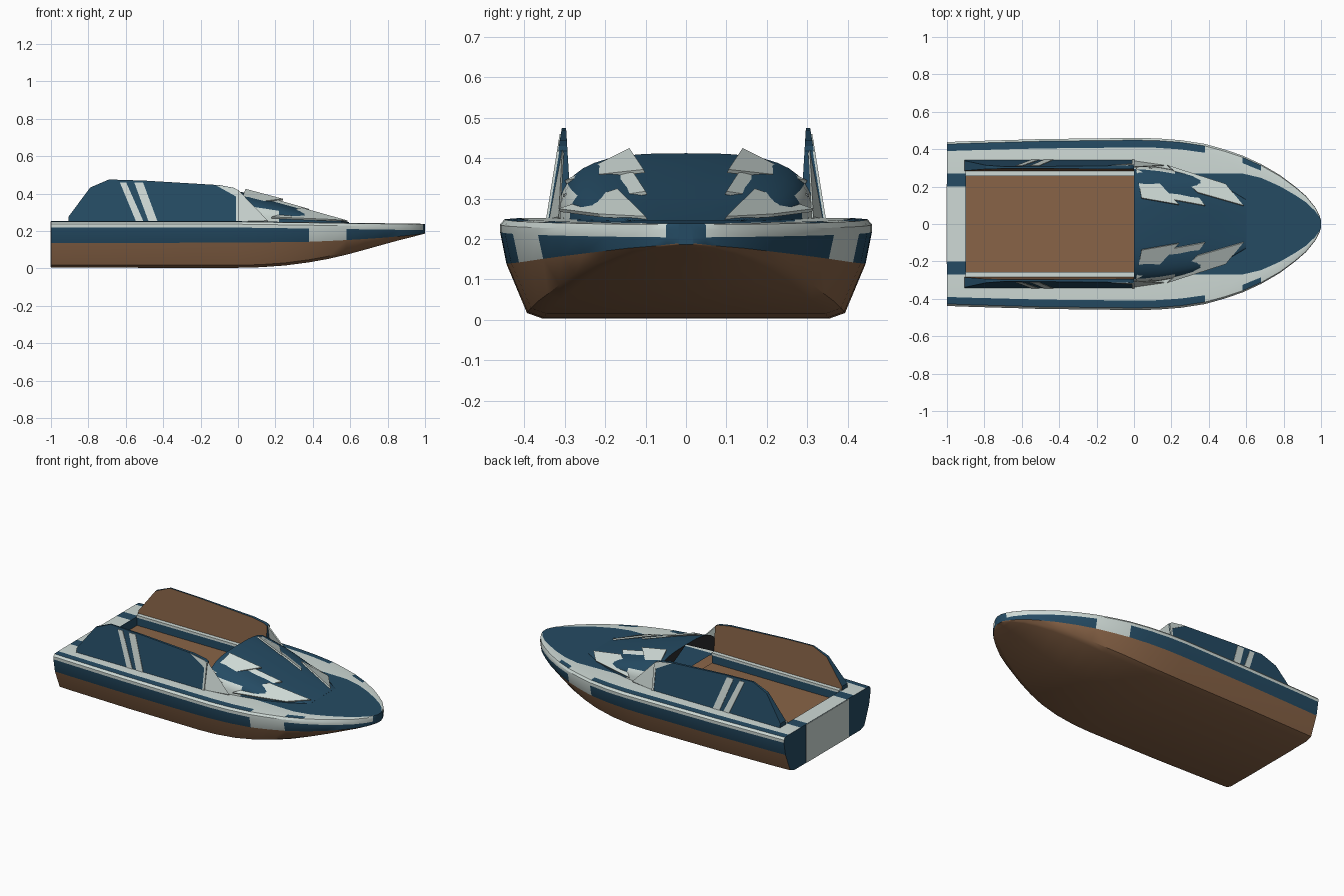
import bpy, bmesh
from math import sin, cos, pi, radians

cube = bpy.data.objects.get("Cube")
if cube:
    bpy.data.objects.remove(cube)


def material(name, rgb):
    m = bpy.data.materials.new(name)
    m.use_nodes = True
    m.diffuse_color = (*rgb, 1)
    m.node_tree.nodes["Principled BSDF"].inputs["Base Color"].default_value = (*rgb, 1)
    return m


MATS = [material("navy_blue", (0.018, 0.07, 0.125)),
        material("pale_grey_white", (0.62, 0.70, 0.67)),
        material("wood_brown", (0.25, 0.127, 0.063)),
        material("dark_grey", (0.025, 0.025, 0.027))]
BLUE, WHITE, BROWN, DARK = range(4)


def finish(bm, name, mirror=True, smooth=None):
    mesh = bpy.data.meshes.new(name)
    bm.to_mesh(mesh)
    bm.free()
    for m in MATS:
        mesh.materials.append(m)
    ob = bpy.data.objects.new(name, mesh)
    bpy.context.collection.objects.link(ob)
    if mirror:
        mod = ob.modifiers.new("mirror", 'MIRROR')
        mod.use_axis = (False, True, False)
    if smooth:
        bpy.ops.object.select_all(action='DESELECT')
        ob.select_set(True)
        bpy.context.view_layer.objects.active = ob
        bpy.ops.object.shade_smooth_by_angle(angle=radians(smooth))
    return ob


def loft(rings, colour):
    """Skin half-sections lengthwise, cap both ends; colour(station, strip, face)."""
    bm = bmesh.new()
    vs = [[bm.verts.new(p) for p in r] for r in rings]
    for i in range(len(vs) - 1):
        for j in range(len(vs[0]) - 1):
            f = bm.faces.new((vs[i][j], vs[i + 1][j], vs[i + 1][j + 1], vs[i][j + 1]))
            f.material_index = colour(i, j, f.calc_center_median())
    caps = [bm.faces.new(vs[0]), bm.faces.new(vs[-1])]
    bmesh.ops.recalc_face_normals(bm, faces=bm.faces)
    return bm, caps


def prism(name, front, back, front_mat, back_mat, edge_mat, mirror=True):
    """Slab between two matching outlines."""
    bm = bmesh.new()
    a = [bm.verts.new(p) for p in front]
    b = [bm.verts.new(p) for p in back]
    bm.faces.new(a).material_index = front_mat
    bm.faces.new(b[::-1]).material_index = back_mat
    for i in range(len(a)):
        k = (i + 1) % len(a)
        bm.faces.new((a[i], b[i], b[k], a[k])).material_index = edge_mat
    bmesh.ops.recalc_face_normals(bm, faces=bm.faces)
    return finish(bm, name, mirror)


def box(name, lo, hi, mat, mirror=False):
    ends = [[(x, lo[1], lo[2]), (x, hi[1], lo[2]), (x, hi[1], hi[2]), (x, lo[1], hi[2])]
            for x in (lo[0], hi[0])]
    return prism(name, ends[0], ends[1], mat, mat, mat, mirror)


# Hull and deck: x, half width, bottom height, top of brown
STATIONS = [(-1, .438, .005, .135), (-.9, .442, .004, .135), (-.5, .454, .003, .136),
            (0, .46, .003, .138), (.12, .458, .006, .139), (.25, .448, .015, .14),
            (.38, .428, .032, .142), (.48, .40, .05, .146), (.58, .366, .073, .151),
            (.68, .32, .1, .157), (.78, .262, .128, .164), (.86, .202, .15, .171),
            (.92, .15, .165, .177), (.97, .088, .178, .182), (.99, .05, .183, .186),
            (1, .02, .186, .189)]


def hull_section(x, w, b, t):
    deck = .252 - .014 * max(x, 0)
    chine = b + min(.014, (t - b) * .3)
    half = [(0, b), (.77 * w, b), (.855 * w, chine), (.965 * w, t), (w, deck - .034),
            (w, deck - .016), (.975 * w, deck - .003), (.89 * w, deck),
            (min(.27, .77 * w), deck), (min(.2, .5 * w), deck), (0, deck)]
    return [(x, y, z) for y, z in half]


def hull_colour(i, j, c):
    if j < 3:
        return BROWN
    if c.x > .985:
        return BLUE
    if j == 3:
        return WHITE if .38 < c.x < .58 else BLUE
    if j in (4, 5, 7):
        return WHITE
    if j == 6:
        return BLUE if c.x < .38 or .58 < c.x < .68 else WHITE
    return WHITE if j == 9 and c.x < -.9 else BLUE


bm, caps = loft([hull_section(*s) for s in STATIONS], hull_colour)
bmesh.ops.delete(bm, context='FACES', geom=[
    f for f in bm.faces if -.9 < f.calc_center_median().x < 0
    and f.calc_center_median().y < .26 and f.calc_center_median().z > .2])
finish(bm, "hull_and_deck", smooth=28)
box("transom_panel", (-1.003, -.215, .006), (-.999, .215, .25), WHITE)

# Cockpit well
box("cockpit_floor", (-.9, -.27, .185), (0, .27, .195), BROWN)
box("cockpit_back_wall", (-.905, -.27, .185), (-.898, .27, .251), BLUE)
box("cockpit_side_wall", (-.9, .262, .185), (0, .275, .25), BLUE, True)
box("cockpit_sill", (-.9, .257, .247), (0, .29, .262), WHITE, True)

# Cowl ahead of the cockpit: x, half width, height
COWL = [(0, .315, .168), (.06, .312, .155), (.14, .303, .134), (.22, .288, .112),
        (.3, .268, .088), (.4, .235, .056), (.5, .19, .026), (.6, .13, .001)]


def cowl_section(x, w, h):
    return [(x, w * cos(a) ** .62 if a < 1.57 else 0, .244 + h * sin(a) ** .72)
            for a in (k * pi / 20 for k in range(11))]


bm, caps = loft([cowl_section(*s) for s in COWL],
                lambda i, j, c: WHITE if c.x < .22 and c.z < .345 - .2 * c.x else BLUE)
caps[0].material_index = DARK
finish(bm, "cowl", smooth=35)

# Side screens, leaning inwards
SCREEN = [(-.905, .247), (-.905, .278), (-.79, .432), (-.69, .475), (-.5, .469),
          (-.1, .445), (-.02, .43), (0, .418), (0, .247)]


def outer(points, off=0):
    return [(x, .343 - .16 * (z - .25) + off, z) for x, z in points]


def inner(points):
    return [(x, .283 + .06 * (z - .25), z) for x, z in points]


prism("side_screen", outer(SCREEN), inner(SCREEN), BLUE, BROWN, BLUE)

# Painted plates on the screens
PLATES = {"rear_stripe": [(-.632, .46), (-.598, .46), (-.505, .25), (-.545, .25)],
          "front_stripe": [(-.555, .46), (-.508, .46), (-.43, .25), (-.478, .25)],
          "screen_front_patch": [(-.12, .445), (-.02, .429), (.002, .417), (.002, .25),
                                 (-.012, .25), (-.012, .385)]}
for name, pts in PLATES.items():
    prism(name, outer(pts, .003), outer(pts, -.003), WHITE, WHITE, WHITE)

# Fairing from each screen to the cowl, then the jagged fins
SHARDS = {"screen_fairing": [(0, .306, .42), (0, .338, .25), (.16, .315, .255)],
          "upper_fin": [(.04, .14, .425), (.24, .105, .372), (.14, .215, .36), (.01, .3, .345)],
          "middle_fin": [(.19, .135, .372), (.38, .1, .318), (.29, .215, .3), (.08, .305, .31)],
          "lower_fin": [(.34, .17, .325), (.585, .1, .256), (.49, .215, .262), (.18, .315, .275)]}
for name, pts in SHARDS.items():
    under = [(x, y - .004, z - .008) for x, y, z in pts]
    prism(name, pts, under, WHITE, WHITE, WHITE)
